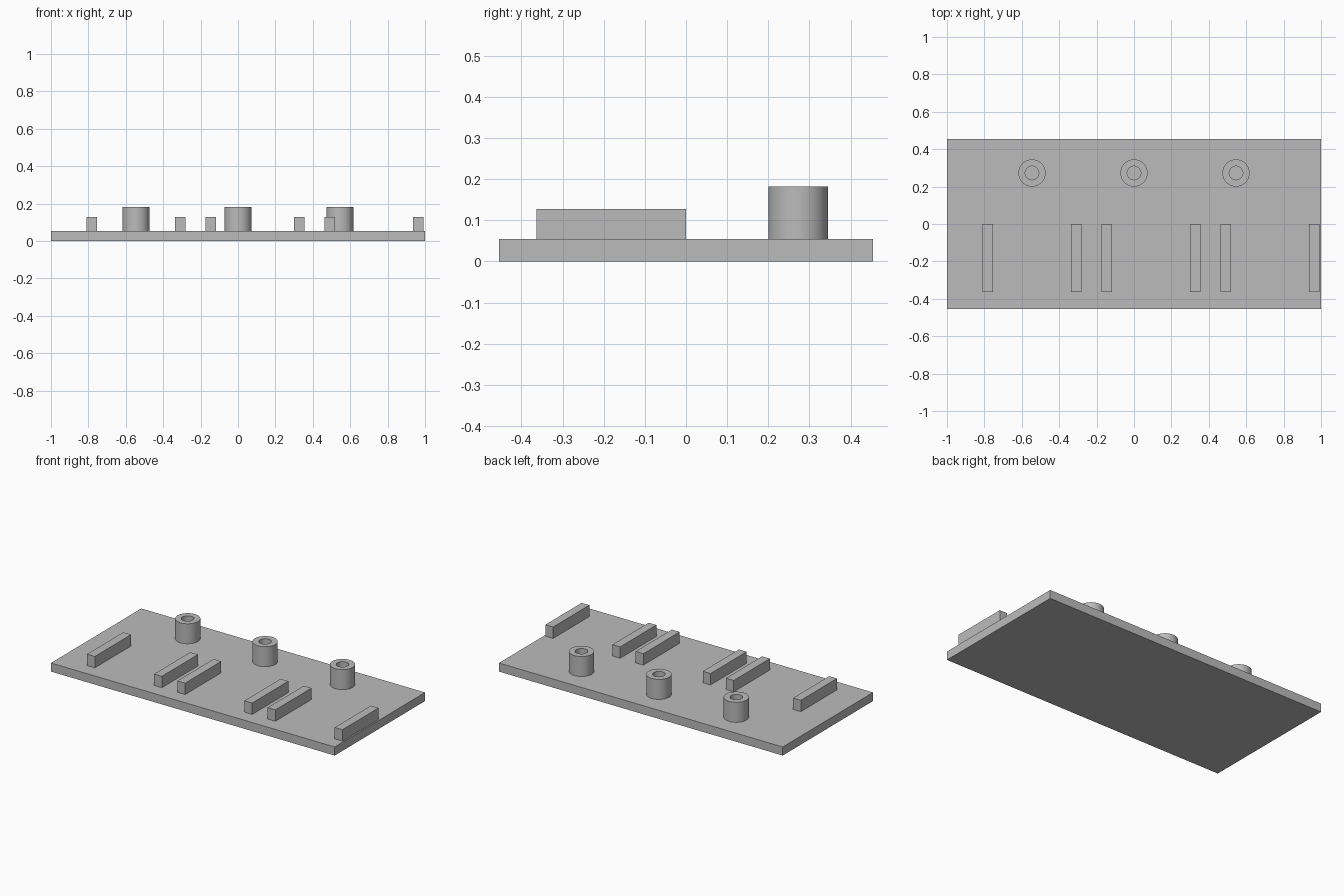
import bpy
import bmesh
from math import radians, tau
from mathutils import Matrix, Vector

cube = bpy.data.objects.get("Cube")
if cube:
    bpy.data.objects.remove(cube, do_unlink=True)

UNIT = 1 / 55          # one design unit; the plate is 110 long
PLATE_TOP = 3

grey = bpy.data.materials.new("plain grey")
grey.use_nodes = True
grey.diffuse_color = (0.5, 0.5, 0.5, 1)
grey.node_tree.nodes["Principled BSDF"].inputs["Base Color"].default_value = (0.5, 0.5, 0.5, 1)


def make_object(name, bm, location):
    mesh = bpy.data.meshes.new(name)
    bmesh.ops.recalc_face_normals(bm, faces=bm.faces)
    bm.to_mesh(mesh)
    bm.free()
    mesh.materials.append(grey)
    obj = bpy.data.objects.new(name, mesh)
    obj.location = Vector(location) * UNIT
    bpy.context.collection.objects.link(obj)
    return obj


def box(name, size, location):
    """Box whose location is the centre of its underside."""
    bm = bmesh.new()
    bmesh.ops.create_cube(bm, size=1)
    bmesh.ops.translate(bm, vec=(0, 0, 0.5), verts=bm.verts)
    bmesh.ops.transform(bm, matrix=Matrix.Diagonal((*(Vector(size) * UNIT), 1)), verts=bm.verts)
    return make_object(name, bm, location)


def tube(name, outer, inner, height, location, segments=64):
    """Hollow boss made by spinning a rectangular section."""
    bm = bmesh.new()
    section = [(inner, 0), (outer, 0), (outer, height), (inner, height)]
    verts = [bm.verts.new((r * UNIT, 0, z * UNIT)) for r, z in section]
    edges = [bm.edges.new((verts[i - 1], verts[i])) for i in range(len(verts))]
    bmesh.ops.spin(bm, geom=verts + edges, cent=(0, 0, 0), axis=(0, 0, 1),
                   angle=tau, steps=segments)
    bmesh.ops.remove_doubles(bm, verts=bm.verts, dist=1e-5)
    obj = make_object(name, bm, location)
    bpy.ops.object.select_all(action="DESELECT")
    obj.select_set(True)
    bpy.context.view_layer.objects.active = obj
    bpy.ops.object.shade_smooth_by_angle(angle=radians(30))
    return obj


# Base plate
box("base_plate", (110, 50, PLATE_TOP), (0, 0, 0))

# Row of hollow bosses along the back
for side, x in (("right", -30), ("middle", 0), ("left", 30)):
    tube(f"{side}_boss", 4, 2, 7, (x, 15, PLATE_TOP))

# Three pairs of ribs along the front
for pair, centre in (("right", -30), ("middle", 5), ("left", 40)):
    for half, offset in (("outer_right", -13), ("outer_left", 13)):
        box(f"{pair}_pair_{half}_rib", (3, 20, 4), (centre + offset, -10, PLATE_TOP))
